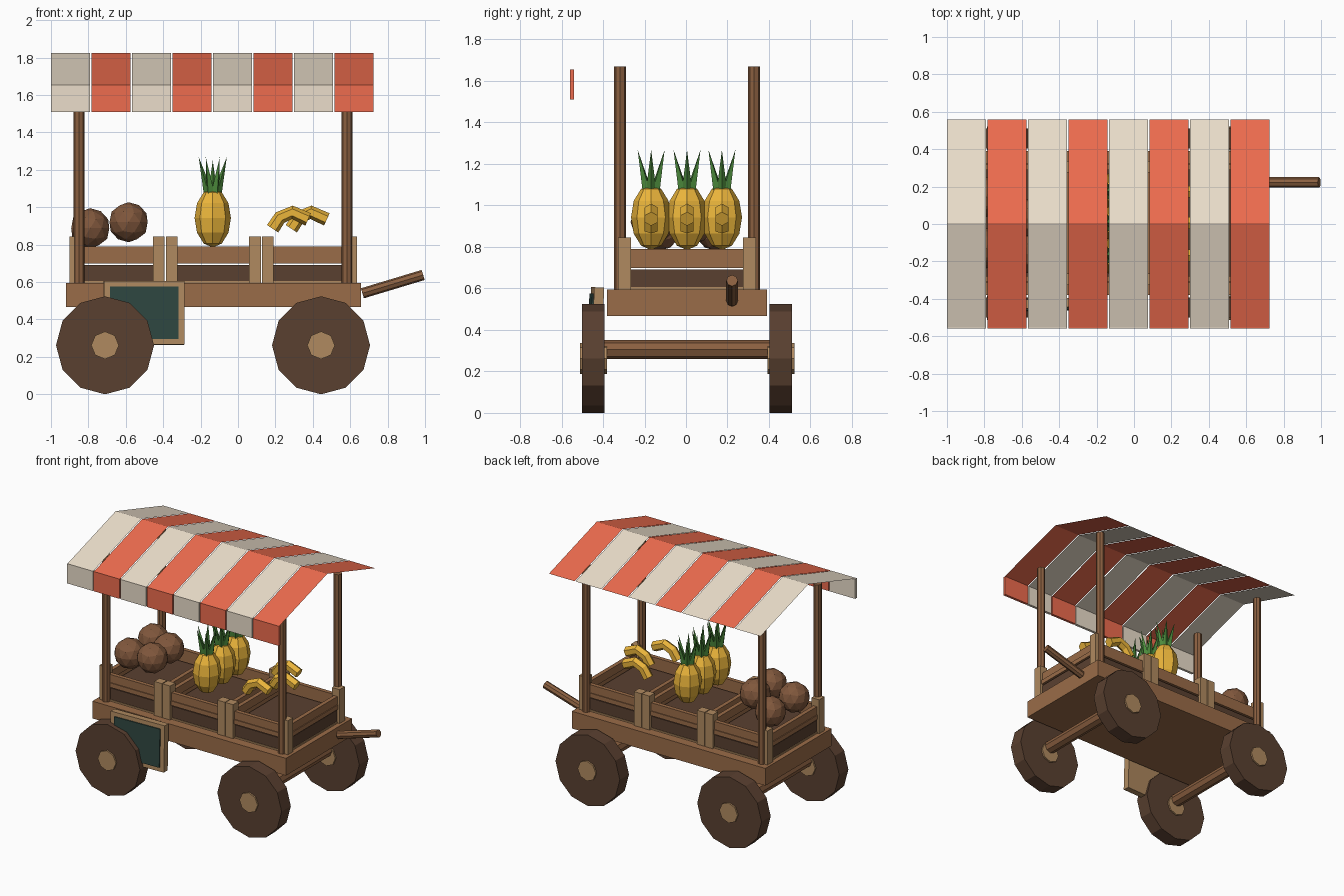
import bpy, bmesh, math
from mathutils import Vector, Matrix

if "Cube" in bpy.data.objects:
    bpy.data.objects.remove(bpy.data.objects["Cube"])


def mat(name, hexcol):
    def lin(c):
        c /= 255
        return c / 12.92 if c < 0.04 else ((c + 0.055) / 1.055) ** 2.4
    m = bpy.data.materials.new(name)
    m.diffuse_color = [lin(int(hexcol[i:i + 2], 16)) for i in (0, 2, 4)] + [1]
    m.use_nodes = True
    m.node_tree.nodes["Principled BSDF"].inputs["Base Color"].default_value = m.diffuse_color
    return m


BED = mat("bed_wood", "9A6C48")
LIGHT = mat("light_wood", "B08A60")
POLE = mat("pole_wood", "8B6040")
DARK = mat("dark_wood", "5A4030")
CREAM = mat("cream_cloth", "EBDECB")
RED = mat("red_cloth", "EE6C4E")
YELLOW = mat("fruit_yellow", "EBB53B")
GREEN = mat("leaf_green", "4C8A3C")
SLATE = mat("slate", "2E4640")
NUT = mat("coconut_brown", "80573C")


def finish(name, bm, material):
    bmesh.ops.recalc_face_normals(bm, faces=bm.faces)
    me = bpy.data.meshes.new(name)
    bm.to_mesh(me)
    bm.free()
    me.materials.append(material)
    ob = bpy.data.objects.new(name, me)
    bpy.context.collection.objects.link(ob)
    return ob


def add_box(bm, x0, x1, y0, y1, z0, z1):
    m = Matrix.Translation(((x0 + x1) / 2, (y0 + y1) / 2, (z0 + z1) / 2))
    bmesh.ops.create_cube(bm, size=1, matrix=m @ Matrix.Diagonal((x1 - x0, y1 - y0, z1 - z0, 1)))


def add_rod(bm, p0, p1, r0, r1, sides):
    p0, p1 = Vector(p0), Vector(p1)
    d = p1 - p0
    m = Matrix.Translation((p0 + p1) / 2) @ d.to_track_quat('Z', 'Y').to_matrix().to_4x4()
    bmesh.ops.create_cone(bm, cap_ends=True, segments=sides, radius1=r0, radius2=r1,
                          depth=d.length, matrix=m)


def boxes(name, material, *dims):
    bm = bmesh.new()
    for d in dims:
        add_box(bm, *d)
    return finish(name, bm, material)


def rod(name, material, p0, p1, r, sides=8):
    bm = bmesh.new()
    add_rod(bm, p0, p1, r, r, sides)
    return finish(name, bm, material)


CY = 0.005  # middle of the cart across y

# Bed and pull handle
boxes("cart_bed", BED, (-0.92, 0.657, CY - 0.385, CY + 0.385, 0.468, 0.595))
rod("pull_handle", POLE, (0.665, 0.222, 0.54), (0.99, 0.222, 0.638), 0.028)

# Wheels, hubs and axles
for x in (-0.711, 0.444):
    rod("axle", POLE, (x, CY - 0.41, 0.305), (x, CY + 0.41, 0.305), 0.046)
    for s in (-1, 1):
        bm = bmesh.new()
        m = Matrix.Translation((x, CY + s * 0.452, 0.262)) @ Matrix.Rotation(math.pi / 2, 4, 'X')
        bmesh.ops.create_cone(bm, cap_ends=True, segments=12, radius1=0.262, radius2=0.262,
                              depth=0.107, matrix=m)
        finish("wheel", bm, DARK)
        bm = bmesh.new()
        bmesh.ops.create_cone(bm, cap_ends=True, segments=8, radius1=0.074, radius2=0.074,
                              depth=0.13, matrix=m)
        finish("wheel_hub", bm, LIGHT)

# Three crates: dark tray, corner posts, slatted rails
Y0, Y1 = CY - 0.332, CY + 0.332
for x0 in (-0.9, -0.386, 0.127):
    x1, w = x0 + 0.508, 0.062
    boxes("crate_tray", DARK, (x0 + 0.02, x1 - 0.02, Y0 + 0.02, Y1 - 0.02, 0.605, 0.69))
    boxes("crate_base", LIGHT, (x0 + 0.015, x1 - 0.015, Y0 + 0.015, Y1 - 0.015, 0.594, 0.606))
    boxes("crate_posts", LIGHT, *[(a, a + w, b, b + w, 0.594, 0.845)
                                  for a in (x0, x1 - w) for b in (Y0, Y1 - w)])
    rails = []
    for z0, z1 in ((0.698, 0.731), (0.731, 0.79)):
        t = 0.012 if z0 < 0.71 else 0.018
        for b in (Y0 + t, Y1 - t - 0.03):
            rails.append((x0 + 0.05, x1 - 0.05, b, b + 0.03, z0, z1))
        for a in (x0 + t, x1 - t - 0.03):
            rails.append((a, a + 0.03, Y0 + 0.05, Y1 - 0.05, z0, z1))
    boxes("crate_rails", BED, *rails)

# Canopy poles
for x in (-0.85, 0.583):
    for y in (CY - 0.323, CY + 0.323):
        rod("canopy_pole", POLE, (x, y, 0.59), (x, y, 1.67), 0.029)

# Striped canopy: thin cloth over a ridge, valance on the front only
STEP = 1.7315 / 8
for i in range(8):
    a = -1.0 + i * STEP
    b = a + STEP - 0.007
    cloth = RED if i % 2 else CREAM
    bm = bmesh.new()
    rows = [[bm.verts.new((x, y, z)) for x in (a, b)]
            for y, z in ((-0.553, 1.655), (CY, 1.826), (0.56, 1.655))]
    for r, q in zip(rows, rows[1:]):
        bm.faces.new((r[0], r[1], q[1], q[0]))
    finish("canopy_stripe", bm, cloth)
    boxes("canopy_valance", cloth, (a, b, -0.56, -0.541, 1.51, 1.655))

# Hanging slate board in a wooden frame
fr = 0.035
frame = boxes("board_frame", LIGHT,
              (-0.215, 0.215, -0.012, 0.02, -0.17, 0.17),
              (-0.215, 0.215, -0.028, -0.012, 0.17 - fr, 0.17),
              (-0.215, 0.215, -0.028, -0.012, -0.17, -0.17 + fr),
              (-0.215, -0.215 + fr, -0.028, -0.012, -0.17 + fr, 0.17 - fr),
              (0.215 - fr, 0.215, -0.028, -0.012, -0.17 + fr, 0.17 - fr))
slate = boxes("board_slate", SLATE, (-0.183, 0.183, -0.036, -0.012, -0.14, 0.14))
for ob in (frame, slate):
    ob.location = (-0.503, -0.428, 0.435)
    ob.rotation_euler = (math.radians(-2), 0, math.radians(2))

# Coconuts
for p in ((-0.585, -0.16, 0.92), (-0.585, 0.03, 0.92), (-0.79, -0.13, 0.888), (-0.79, 0.145, 0.888)):
    bm = bmesh.new()
    bmesh.ops.create_icosphere(bm, subdivisions=2, radius=0.107, matrix=Matrix.Translation(p))
    finish("coconut", bm, NUT)

# Pineapples with spiky crowns
for y in (-0.168, 0.005, 0.173):
    bm = bmesh.new()
    bmesh.ops.create_uvsphere(bm, u_segments=8, v_segments=6, radius=1,
                              matrix=Matrix.Translation((-0.135, y, 0.943))
                              @ Matrix.Diagonal((0.097, 0.097, 0.158, 1)))
    finish("pineapple", bm, YELLOW)
    bm = bmesh.new()
    for k in range(6):
        c, s = math.cos(k * math.pi / 3), math.sin(k * math.pi / 3)
        add_rod(bm, (-0.135 + 0.025 * c, y + 0.025 * s, 1.08),
                (-0.135 + 0.075 * c, y + 0.075 * s, 1.268), 0.024, 0, 4)
    add_rod(bm, (-0.135, y, 1.08), (-0.135, y, 1.25), 0.024, 0, 4)
    finish("pineapple_crown", bm, GREEN)

# Bananas: hexagonal tubes swept along a short arc
PATH = ((-0.1, 0.885), (-0.06, 0.945), (0.005, 0.973), (0.09, 0.935))
for x, y in ((0.285, -0.168), (0.385, 0.005), (0.285, 0.173)):
    bm = bmesh.new()
    pts = [Vector((x + a, y, z)) for a, z in PATH]
    rings = []
    for i, p in enumerate(pts):
        t = (pts[min(i + 1, 3)] - pts[max(i - 1, 0)]).normalized()
        n = Vector((-t.z, 0, t.x))
        rings.append([bm.verts.new(p + 0.036 * (math.cos(k * math.pi / 3) * n
                      + math.sin(k * math.pi / 3) * Vector((0, 1, 0)))) for k in range(6)])
    for r, q in zip(rings, rings[1:]):
        for k in range(6):
            bm.faces.new((r[k], r[(k + 1) % 6], q[(k + 1) % 6], q[k]))
    bm.faces.new(rings[0])
    bm.faces.new(rings[-1])
    finish("banana", bm, YELLOW)
